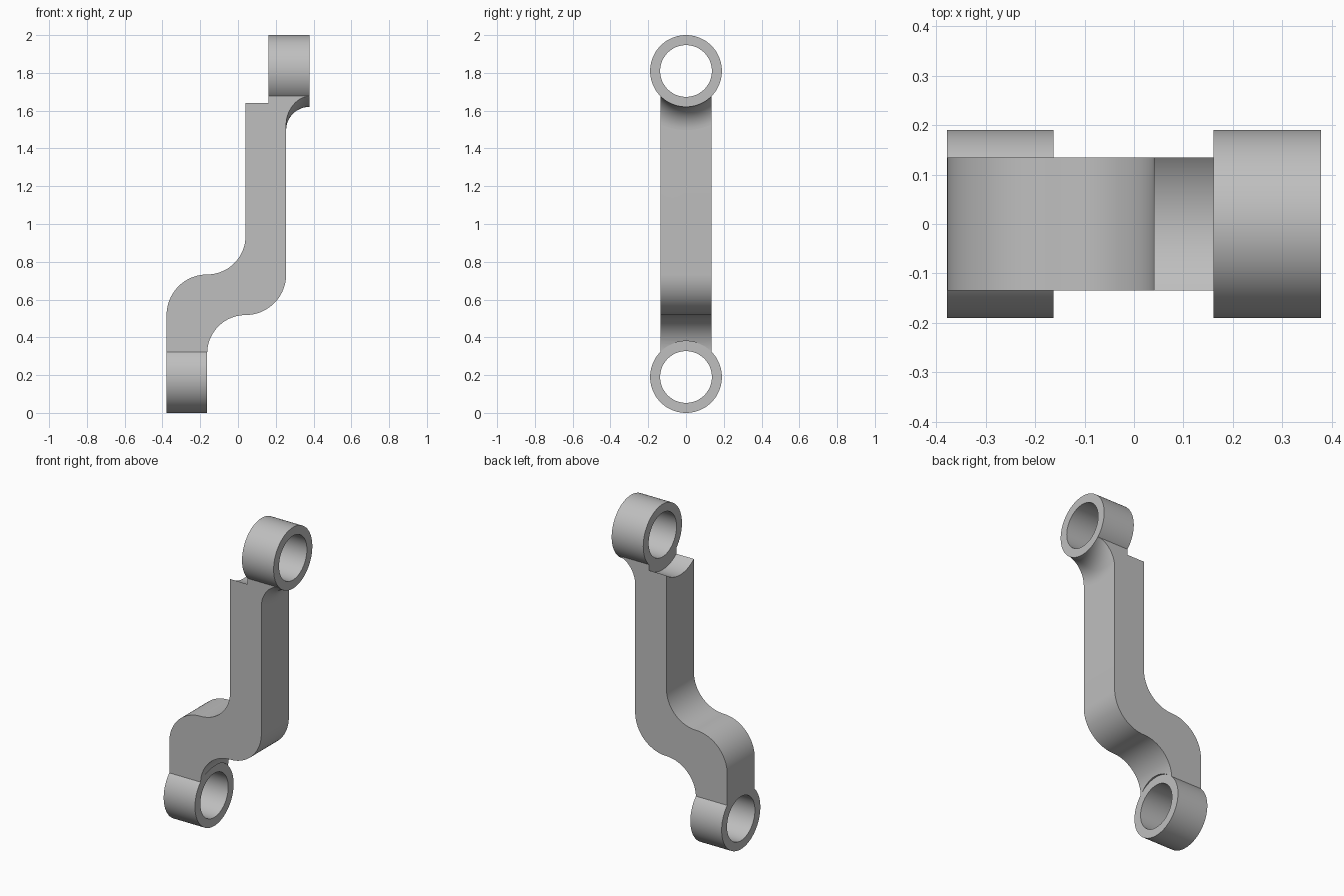
import bpy, bmesh
from math import sin, cos, pi, radians
from mathutils import Vector

cube = bpy.data.objects.get("Cube")
if cube:
    bpy.data.objects.remove(cube, do_unlink=True)

steel = bpy.data.materials.new("grey_steel")
steel.use_nodes = True
GREY = (0.52, 0.52, 0.52, 1)
steel.diffuse_color = GREY
steel.node_tree.nodes["Principled BSDF"].inputs["Base Color"].default_value = GREY

HALF_Y = 0.135               # half depth of the arm
OUTER, BORE = 0.19, 0.137    # eye radii
LOW_Z, TOP_Z = 0.19, 1.81    # eye centres
LOW_X = (-0.378, -0.163)
TOP_X = (0.161, 0.378)
ARM_X = (0.04, 0.255)


def make_object(name, bm):
    bmesh.ops.recalc_face_normals(bm, faces=bm.faces)
    mesh = bpy.data.meshes.new(name)
    bm.to_mesh(mesh)
    bm.free()
    mesh.materials.append(steel)
    obj = bpy.data.objects.new(name, mesh)
    bpy.context.collection.objects.link(obj)
    return obj


def lathe(name, profile, z, steps=96):
    """Revolve a closed (x, radius) profile about the x-directed axis at height z."""
    bm = bmesh.new()
    rings = []
    for i in range(steps):
        a = 2 * pi * i / steps
        rings.append([bm.verts.new((x, r * sin(a), z - r * cos(a))) for x, r in profile])
    n = len(profile)
    for i in range(steps):
        p, q = rings[i], rings[(i + 1) % steps]
        for j in range(n):
            k = (j + 1) % n
            bm.faces.new((p[j], p[k], q[k], q[j]))
    return make_object(name, bm)


def prism(name, outline):
    """Extrude an (x, z) outline through the depth of the arm."""
    bm = bmesh.new()
    face = bm.faces.new([bm.verts.new((x, -HALF_Y, z)) for x, z in outline])
    out = bmesh.ops.extrude_face_region(bm, geom=[face])
    verts = [v for v in out["geom"] if isinstance(v, bmesh.types.BMVert)]
    bmesh.ops.translate(bm, verts=verts, vec=Vector((0, 2 * HALF_Y, 0)))
    return make_object(name, bm)


def arc(cx, cz, r, start, end, steps=20):
    angles = [radians(start + (end - start) * i / steps) for i in range(steps + 1)]
    return [(cx + r * cos(a), cz + r * sin(a)) for a in angles]


def tube(name, x0, x1, inner, outer, z):
    return lathe(name, [(x0, inner), (x1, inner), (x1, outer), (x0, outer)], z)


def boolean(obj, tool, operation):
    mod = obj.modifiers.new("cut", "BOOLEAN")
    mod.operation, mod.solver, mod.object = operation, "EXACT", tool
    graph = bpy.context.evaluated_depsgraph_get()
    mesh = bpy.data.meshes.new_from_object(obj.evaluated_get(graph))
    obj.modifiers.clear()
    obj.data = mesh
    bpy.data.objects.remove(tool, do_unlink=True)


# Eyes at both ends
lower_eye = tube("lower_eye", *LOW_X, BORE, OUTER, LOW_Z)
upper_eye = tube("upper_eye", *TOP_X, BORE, OUTER, TOP_Z)

# S-shaped arm: two parallel legs joined by rounded bends
big = ARM_X[1] - ARM_X[0]
small = ARM_X[0] - LOW_X[1]
top, bottom = 0.733, 0.518
outline = [(LOW_X[0], LOW_Z + 0.06)]
outline += arc(LOW_X[1], top - big, big, 180, 90)
outline += arc(LOW_X[1], top + small, small, -90, 0)[1:]
outline += [(ARM_X[0], TOP_Z - 0.06), (ARM_X[1], TOP_Z - 0.06)]
outline += arc(ARM_X[0], bottom + big, big, 0, -90)
outline += arc(ARM_X[0], bottom - small, small, 90, 180)[1:]
outline += [(LOW_X[1], LOW_Z + 0.06)]
arm = prism("offset_arm", outline)

# Seat the arm on the eyes, with a wider clearance scoop beside the upper one
boolean(arm, tube("lower_seat", -0.5, 0, 0.05, OUTER, LOW_Z), "DIFFERENCE")
boolean(arm, lathe("upper_seat", [(-0.1, 0.05), (0.5, 0.05), (0.5, OUTER),
                                  (TOP_X[0], OUTER), (TOP_X[0], 0.217),
                                  (-0.1, 0.217)], TOP_Z), "DIFFERENCE")

# Curved fillet under the overhanging part of the upper eye
r = TOP_X[1] - ARM_X[1]
curve = arc(TOP_X[1], OUTER + r, r, 270, 180, 16)
fillet = lathe("eye_fillet", [(ARM_X[1], OUTER)] + curve, TOP_Z)
block = prism("fillet_bounds", [(0.2, 1.4), (0.5, 1.4), (0.5, TOP_Z), (0.2, TOP_Z)])
boolean(fillet, block, "INTERSECT")

# Smooth curved surfaces, keep edges crisp
bpy.ops.object.select_all(action="DESELECT")
for obj in (lower_eye, upper_eye, arm, fillet):
    obj.select_set(True)
bpy.context.view_layer.objects.active = arm
bpy.ops.object.shade_smooth_by_angle(angle=radians(30))
